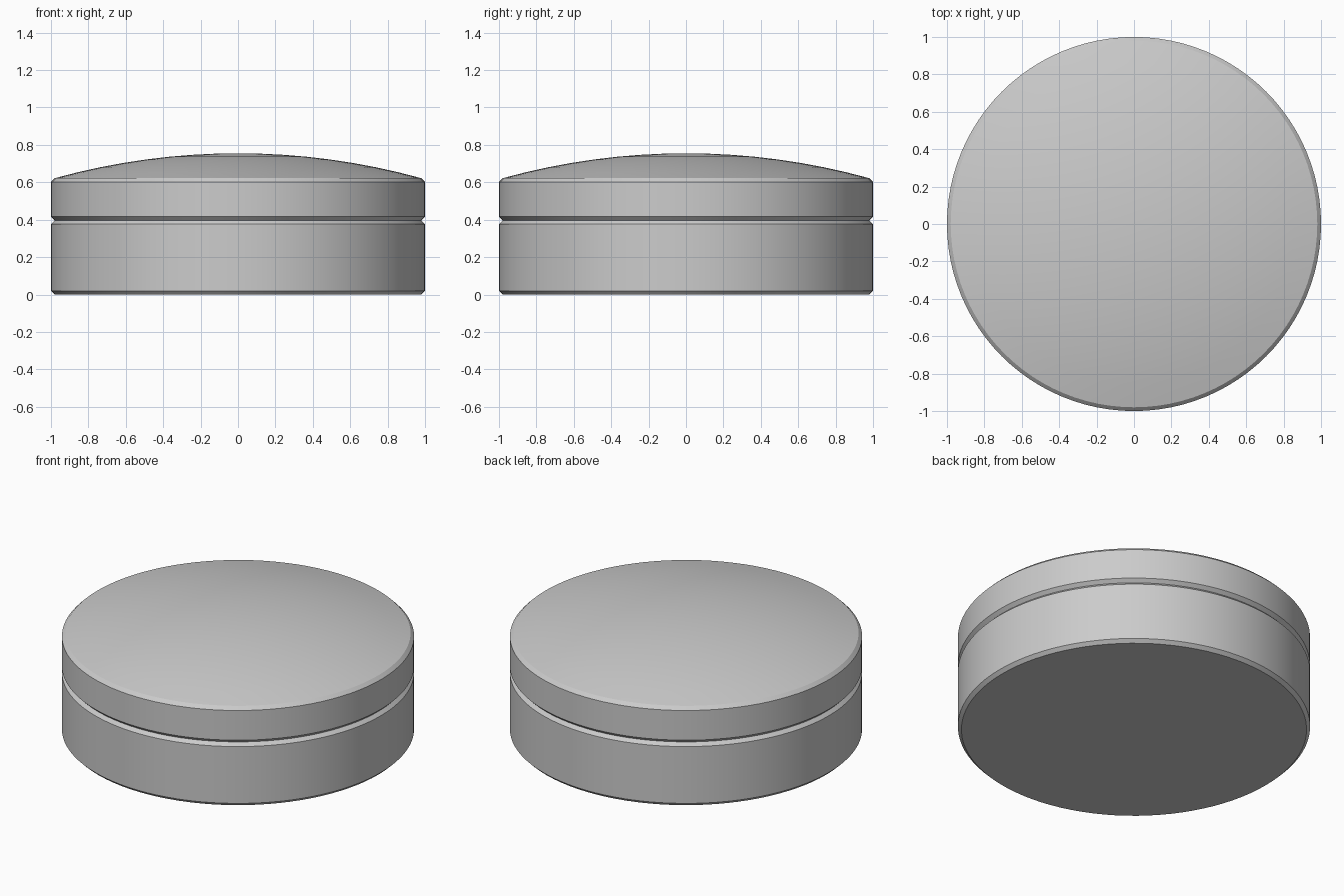
import bpy, bmesh, math

cube = bpy.data.objects.get("Cube")
if cube:
    bpy.data.objects.remove(cube, do_unlink=True)

SEGMENTS = 96
RADIUS, BEVEL = 1.0, 0.02
SEAM_Z, RIM_Z, TOP_Z = 0.396, 0.622, 0.755

grey = bpy.data.materials.new("light grey")
grey.use_nodes = True
colour = (0.6, 0.6, 0.6, 1.0)
grey.diffuse_color = colour
grey.node_tree.nodes["Principled BSDF"].inputs["Base Color"].default_value = colour


def lathe(name, profile):
    """Spin (radius, z) points around z into a closed solid."""
    bm = bmesh.new()
    verts = [bm.verts.new((r, 0, z)) for r, z in profile]
    edges = [bm.edges.new(pair) for pair in zip(verts, verts[1:])]
    bmesh.ops.spin(bm, geom=verts + edges, cent=(0, 0, 0), axis=(0, 0, 1),
                   angle=math.tau, steps=SEGMENTS, use_merge=True)
    bmesh.ops.remove_doubles(bm, verts=bm.verts, dist=1e-5)
    bmesh.ops.recalc_face_normals(bm, faces=bm.faces)
    mesh = bpy.data.meshes.new(name)
    bm.to_mesh(mesh)
    bm.free()
    mesh.materials.append(grey)
    obj = bpy.data.objects.new(name, mesh)
    bpy.context.collection.objects.link(obj)
    bpy.ops.object.select_all(action='DESELECT')
    obj.select_set(True)
    bpy.context.view_layer.objects.active = obj
    bpy.ops.object.shade_smooth_by_angle(angle=math.radians(20))
    return obj


inner = RADIUS - BEVEL

# Cylindrical base with chamfered edges
lathe("base", [(0, 0), (inner, 0), (RADIUS, BEVEL),
               (RADIUS, SEAM_Z - BEVEL), (inner, SEAM_Z), (0, SEAM_Z)])

# Lid with a shallow spherical crown
rise = TOP_Z - RIM_Z
sphere_r = (inner ** 2 + rise ** 2) / (2 * rise)
STEPS = 8
dome = []
for i in range(STEPS + 1):
    r = inner * (1 - i / STEPS)
    dome.append((r, TOP_Z - sphere_r + math.sqrt(sphere_r ** 2 - r ** 2)))
lathe("lid", [(0, SEAM_Z), (inner, SEAM_Z), (RADIUS, SEAM_Z + BEVEL),
              (RADIUS, RIM_Z - BEVEL)] + dome)
